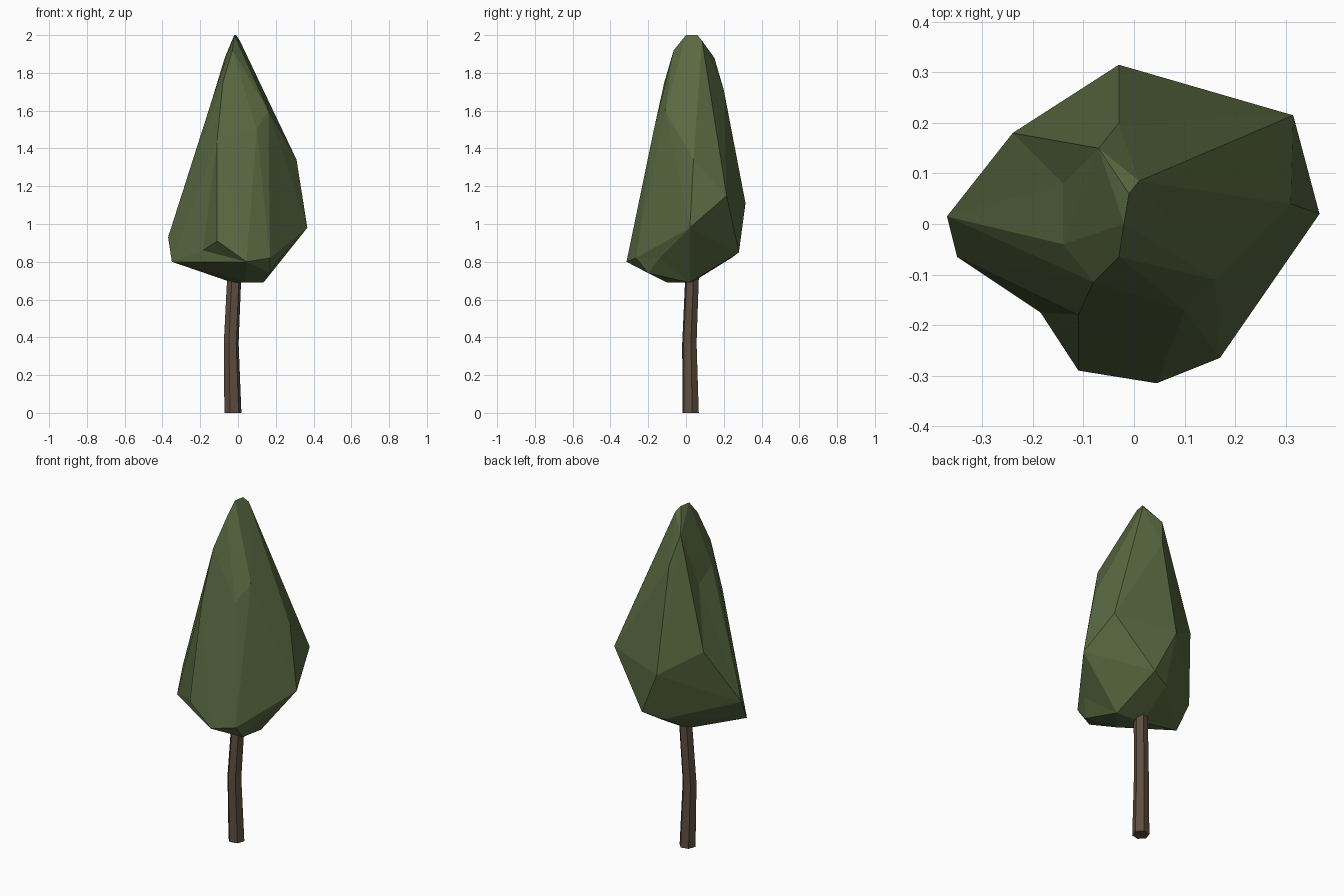
import bpy, bmesh, math
from mathutils import Vector
from mathutils.geometry import intersect_point_line

if "Cube" in bpy.data.objects:
    bpy.data.objects.remove(bpy.data.objects["Cube"])


def material(name, rgb):
    m = bpy.data.materials.new(name)
    m.diffuse_color = (*rgb, 1)
    m.use_nodes = True
    m.node_tree.nodes["Principled BSDF"].inputs["Base Color"].default_value = m.diffuse_color
    return m


def finish(bm, name, mat):
    bmesh.ops.recalc_face_normals(bm, faces=bm.faces[:])
    me = bpy.data.meshes.new(name)
    bm.to_mesh(me)
    bm.free()
    me.materials.append(mat)
    ob = bpy.data.objects.new(name, me)
    bpy.context.collection.objects.link(ob)
    return ob


leaf = material("leaf green", (0.098, 0.138, 0.052))
bark = material("bark brown", (0.112, 0.076, 0.050))

# Trunk: bent six-sided tube (centre x, y, height, radius)
bm = bmesh.new()
rings = []
for x, y, z, r in [(-0.027, 0.024, 0, 0.046), (-0.036, 0.018, 0.37, 0.040),
                   (-0.020, 0.032, 0.72, 0.038), (-0.015, 0.035, 0.85, 0.030)]:
    rings.append([bm.verts.new((x + r * math.cos(a), y + r * math.sin(a), z))
                  for a in (math.tau * i / 6 + 0.2 for i in range(6))])
for lo, hi in zip(rings, rings[1:]):
    for i in range(6):
        j = (i + 1) % 6
        bm.faces.new((lo[i], lo[j], hi[j], hi[i]))
bm.faces.new(rings[0][::-1])
bm.faces.new(rings[-1])
finish(bm, "trunk", bark)

# Crown: faceted hull around its corner points
corners = [
    # underside
    (-0.03, 0.03, 0.69), (0.135, 0.02, 0.69), (0.04, -0.10, 0.69), (0.17, -0.20, 0.74),
    # lower rim
    (-0.35, -0.065, 0.80), (0.045, -0.315, 0.80), (0.17, -0.265, 0.82),
    (-0.02, 0.24, 0.82), (0.09, 0.28, 0.85), (-0.11, -0.29, 0.91),
    # widest part
    (-0.37, 0.015, 0.93), (0.367, 0.02, 0.98), (-0.03, 0.315, 1.11),
    (0.315, 0.215, 1.15), (-0.24, 0.18, 1.25), (0.31, 0.04, 1.34),
    # upper slopes
    (-0.11, -0.18, 1.45), (0.10, -0.17, 1.50), (0.16, -0.11, 1.60),
    (-0.14, -0.04, 1.65), (-0.03, 0.20, 1.71), (-0.08, -0.115, 1.75),
    # tip
    (-0.07, 0.15, 1.88), (-0.03, -0.065, 1.92), (0.01, 0.085, 1.97),
    (-0.02, 0.0, 2.0), (-0.01, 0.06, 2.0)]
bm = bmesh.new()
for c in corners:
    bm.verts.new(c)
res = bmesh.ops.convex_hull(bm, input=bm.verts[:])
loose = [v for v in bm.verts if not v.link_faces]
bmesh.ops.delete(bm, geom=loose, context='VERTS')


# Dents: split the nearest hull edge and pull the new corner inward
def nearest(e, p):
    a, b = e.verts[0].co, e.verts[1].co
    q, t = intersect_point_line(p, a, b)
    t = min(max(t, 0.15), 0.85)
    return (a.lerp(b, t) - p).length


for d in [(-0.185, -0.175, 0.86), (0.225, -0.14, 0.82), (-0.14, 0.08, 1.58)]:
    p = Vector(d)
    edge = min(bm.edges, key=lambda e: nearest(e, p))
    _, v = bmesh.utils.edge_split(edge, edge.verts[0], 0.5)
    v.co = p
    for f in list(v.link_faces):
        others = [w for w in f.verts if w != v and not bm.edges.get((v, w))]
        if others:
            bmesh.utils.face_split(f, v, others[0])
finish(bm, "crown", leaf)
